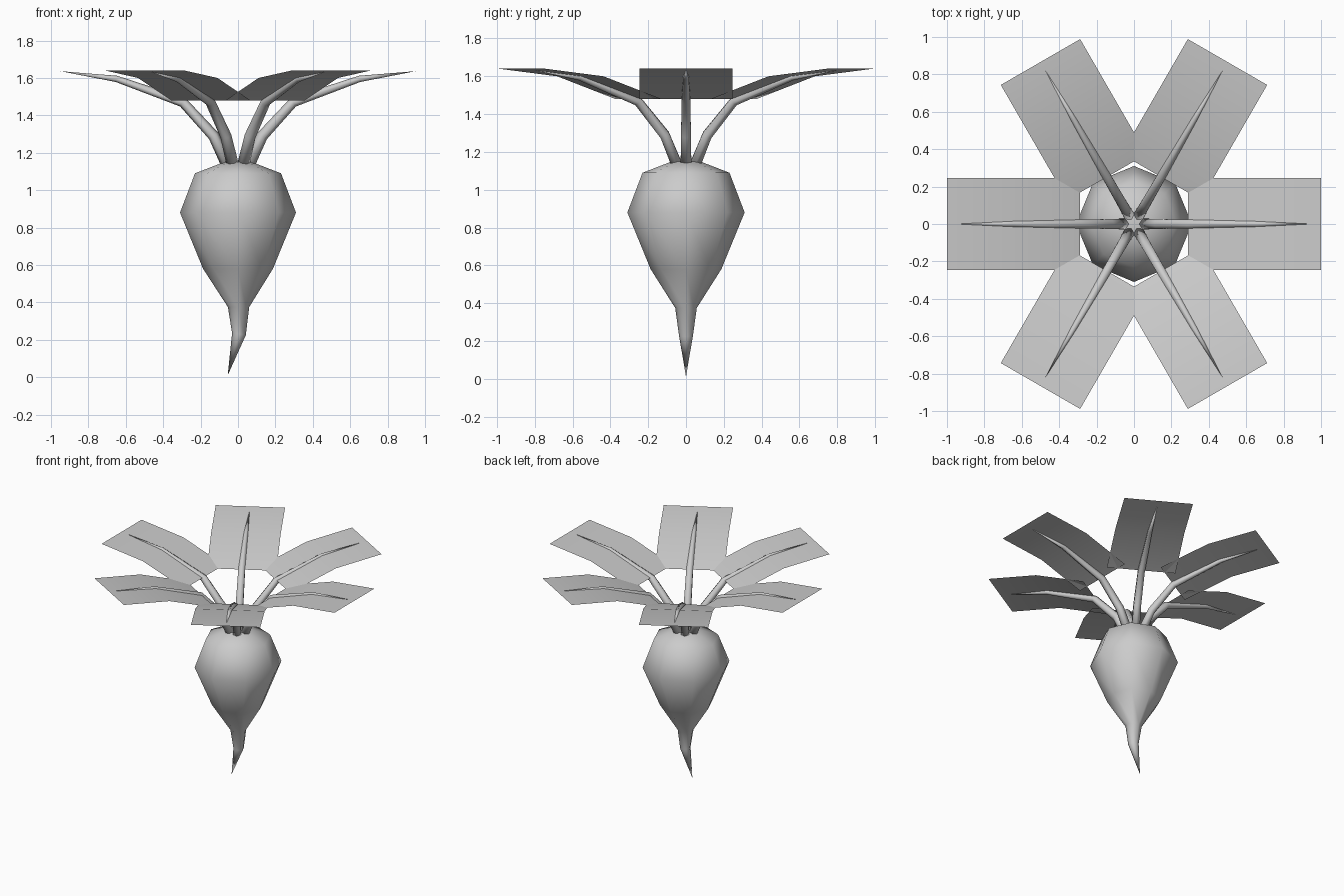
import bpy, bmesh, math
from mathutils import Vector, Matrix

cube = bpy.data.objects.get("Cube")
if cube:
    bpy.data.objects.remove(cube, do_unlink=True)

grey = bpy.data.materials.new("plain_grey")
grey.use_nodes = True
GREY = (0.6, 0.6, 0.6, 1)
grey.diffuse_color = GREY
grey.node_tree.nodes["Principled BSDF"].inputs["Base Color"].default_value = GREY


def finish(name, bm, turn=0):
    """Turn the mesh about z, shade it smooth and link it."""
    bmesh.ops.rotate(bm, verts=bm.verts, matrix=Matrix.Rotation(turn, 3, "Z"))
    mesh = bpy.data.meshes.new(name)
    bm.to_mesh(mesh)
    bm.free()
    mesh.materials.append(grey)
    mesh.shade_smooth()
    obj = bpy.data.objects.new(name, mesh)
    bpy.context.collection.objects.link(obj)


def loft(bm, rings, sides, tip):
    """Skin (centre, radius, tilt about y) rings, capping the start and closing on a point."""
    loops = []
    for centre, radius, tilt in rings:
        turn = Matrix.Rotation(tilt, 3, "Y")
        loop = []
        for i in range(sides):
            a = math.tau * i / sides
            offset = Vector((math.cos(a), math.sin(a), 0)) * radius
            loop.append(bm.verts.new(Vector(centre) + turn @ offset))
        loops.append(loop)
    end = bm.verts.new(tip)
    bm.faces.new(loops[0])
    for i in range(sides):
        j = (i + 1) % sides
        for a, b in zip(loops, loops[1:]):
            bm.faces.new((a[i], b[i], b[j], a[j]))
        bm.faces.new((loops[-1][i], end, loops[-1][j]))
    bmesh.ops.recalc_face_normals(bm, faces=bm.faces)


# Root: eight-sided bulb tapering into a bent tail
bm = bmesh.new()
loft(bm, [((0, 0, 1.15), 0.075, 0),
          ((0, 0, 1.09), 0.23, 0),
          ((0, 0, 0.88), 0.31, 0),
          ((0, 0, 0.58), 0.187, 0),
          ((0.003, 0, 0.375), 0.057, 0),
          ((0.005, 0, 0.23), 0.037, 0.15)], 8, (-0.055, 0, 0.01))
finish("root", bm)

# Stems and leaves: six around the crown
STEM = [(0.05, 1.12, 0.033, 0.45), (0.13, 1.29, 0.03, 0.62),
        (0.295, 1.47, 0.027, 1.0), (0.65, 1.595, 0.017, 1.35)]
LEAF = [(0.29, 1.48), (0.645, 1.6), (1.0, 1.64)]
HALF_WIDTH = 0.245
for n in range(6):
    turn = math.tau * n / 6
    bm = bmesh.new()
    loft(bm, [((r, 0, z), radius, tilt) for r, z, radius, tilt in STEM], 6, (0.95, 0, 1.636))
    finish(f"stem_{n + 1}", bm, turn)

    bm = bmesh.new()
    rows = [[bm.verts.new((r, side * HALF_WIDTH, z)) for side in (-1, 1)] for r, z in LEAF]
    for a, b in zip(rows, rows[1:]):
        bm.faces.new((a[0], b[0], b[1], a[1]))
    finish(f"leaf_{n + 1}", bm, turn)
